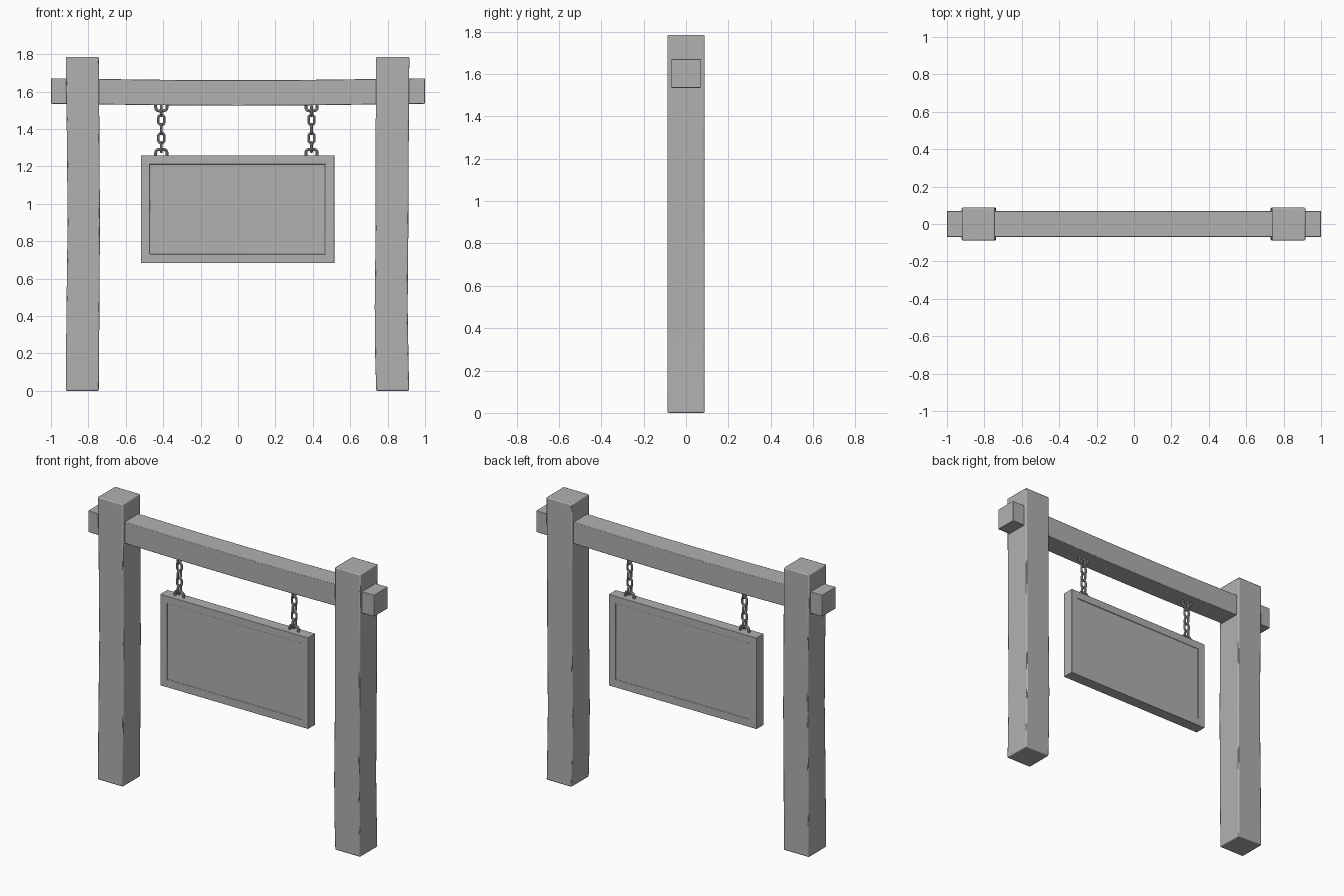
import bpy, bmesh, math
from mathutils import Vector, Matrix

if "Cube" in bpy.data.objects:
    bpy.data.objects.remove(bpy.data.objects["Cube"])

# Mid grey for every part
grey = bpy.data.materials.new("mid_grey")
grey.diffuse_color = (.44, .44, .44, 1)
grey.use_nodes = True
grey.node_tree.nodes["Principled BSDF"].inputs["Base Color"].default_value = grey.diffuse_color


def finish(bm, name, bevel=0.0):
    bmesh.ops.recalc_face_normals(bm, faces=bm.faces)
    me = bpy.data.meshes.new(name)
    bm.to_mesh(me)
    bm.free()
    me.materials.append(grey)
    ob = bpy.data.objects.new(name, me)
    bpy.context.collection.objects.link(ob)
    if bevel:
        m = ob.modifiers.new("bevel", 'BEVEL')
        m.width = bevel
        m.segments = 2
        m.limit_method = 'ANGLE'
        m.angle_limit = math.radians(40)
    bpy.context.view_layer.objects.active = ob
    ob.select_set(True)
    bpy.ops.object.shade_smooth_by_angle(angle=math.radians(35))
    ob.select_set(False)
    return ob


def timber(name, rings, bevel):
    """Loft a warped square timber through rings of four corners."""
    bm = bmesh.new()
    loops = [[bm.verts.new(p) for p in r] for r in rings]
    for a, b in zip(loops, loops[1:]):
        for i in range(4):
            bm.faces.new((a[i], a[(i + 1) % 4], b[(i + 1) % 4], b[i]))
    bm.faces.new(loops[0])
    bm.faces.new(loops[-1])
    return finish(bm, name, bevel)


def post(name, profile):
    # profile: z, left x, right x
    d = 0.088
    timber(name, [[(l, -d, z), (r, -d, z), (r, d, z), (l, d, z)]
                  for z, l, r in profile], 0.006)


# Upright posts, slightly bowed
post("left_post", [(0, -.921, -.744), (.45, -.917, -.741), (.9, -.911, -.738),
                   (1.35, -.915, -.741), (1.785, -.921, -.744)])
post("right_post", [(0, .739, .915), (.2, .733, .911), (.45, .731, .907), (.9, .736, .911),
                    (1.35, .736, .913), (1.785, .738, .916)])

# Sagging cross beam through both posts
rings = []
for i in range(13):
    x = -1 + i / 6
    sag = 0.010 * max(0, 1 - (x / 0.9) ** 2)
    b, t = 1.535 - sag, 1.671 - sag
    rings.append([(x, -.069, b), (x, .069, b), (x, .069, t), (x, -.069, t)])
timber("cross_beam", rings, 0.003)

# Hanging board with a very shallow recessed panel on both faces
bm = bmesh.new()
bmesh.ops.create_cube(bm, size=1, matrix=Matrix.Translation((-.002, 0, .971))
                      @ Matrix.Diagonal((1.034, .072, .576, 1)))
bm.normal_update()
faces = [f for f in bm.faces if abs(f.normal.y) > .9]
bmesh.ops.inset_individual(bm, faces=faces, thickness=0.047, use_even_offset=True)
for f in faces:
    n = f.normal.copy()
    bmesh.ops.inset_individual(bm, faces=[f], thickness=0.001, use_even_offset=True)
    bmesh.ops.translate(bm, verts=f.verts, vec=-n * 0.005)
finish(bm, "sign_board", 0.002)


def wire(name, pts, radius, closed, sides=8):
    """Round wire along points in the xz plane."""
    bm = bmesh.new()
    n = len(pts)
    loops = []
    for i, p in enumerate(pts):
        a = pts[(i - 1) % n] if closed else pts[max(i - 1, 0)]
        b = pts[(i + 1) % n] if closed else pts[min(i + 1, n - 1)]
        t = (b - a).normalized()
        side = t.cross(Vector((0, 1, 0)))
        loops.append([bm.verts.new(p + radius * (side * math.cos(k * math.tau / sides)
                      + Vector((0, 1, 0)) * math.sin(k * math.tau / sides)))
                      for k in range(sides)])
    for i in range(n if closed else n - 1):
        a, b = loops[i], loops[(i + 1) % n]
        for k in range(sides):
            bm.faces.new((a[k], a[(k + 1) % sides], b[(k + 1) % sides], b[k]))
    if not closed:
        bm.faces.new(loops[0])
        bm.faces.new(loops[-1])
    return finish(bm, name)


def oval():
    # Stadium-shaped chain link
    pts = []
    for i in range(16):
        a = (i + .5) * math.tau / 16
        pts.append(Vector((.016 * math.cos(a), 0,
                           .016 * math.sin(a) + math.copysign(.010, math.sin(a)))))
    return pts


def staple():
    # Rounded U opening downwards, ends sunk into the wood
    pts = [Vector((.031, 0, -.015)), Vector((.030, 0, .014))]
    for i in range(1, 5):
        a = i * math.pi / 8
        pts.append(Vector((.012 + .018 * math.cos(a), 0, .014 + .018 * math.sin(a))))
    return pts + [Vector((-p.x, 0, p.z)) for p in reversed(pts)]


# Two chains: staples at both ends, five links turned alternately
for label, x in (("left", -.41), ("right", .393)):
    top = wire(label + "_beam_staple", staple(), .008, False)
    top.location = (x, 0, 1.529)
    top.rotation_euler.y = math.pi
    low = wire(label + "_board_staple", staple(), .008, False)
    low.location = (x, 0, 1.259)
    for i in range(5):
        link = wire(f"{label}_chain_link_{i + 1}", oval(), .007, True)
        link.location = (x, 0, 1.497 - i * .0485)
        link.rotation_euler.z = math.pi / 2 if i % 2 == 0 else 0
